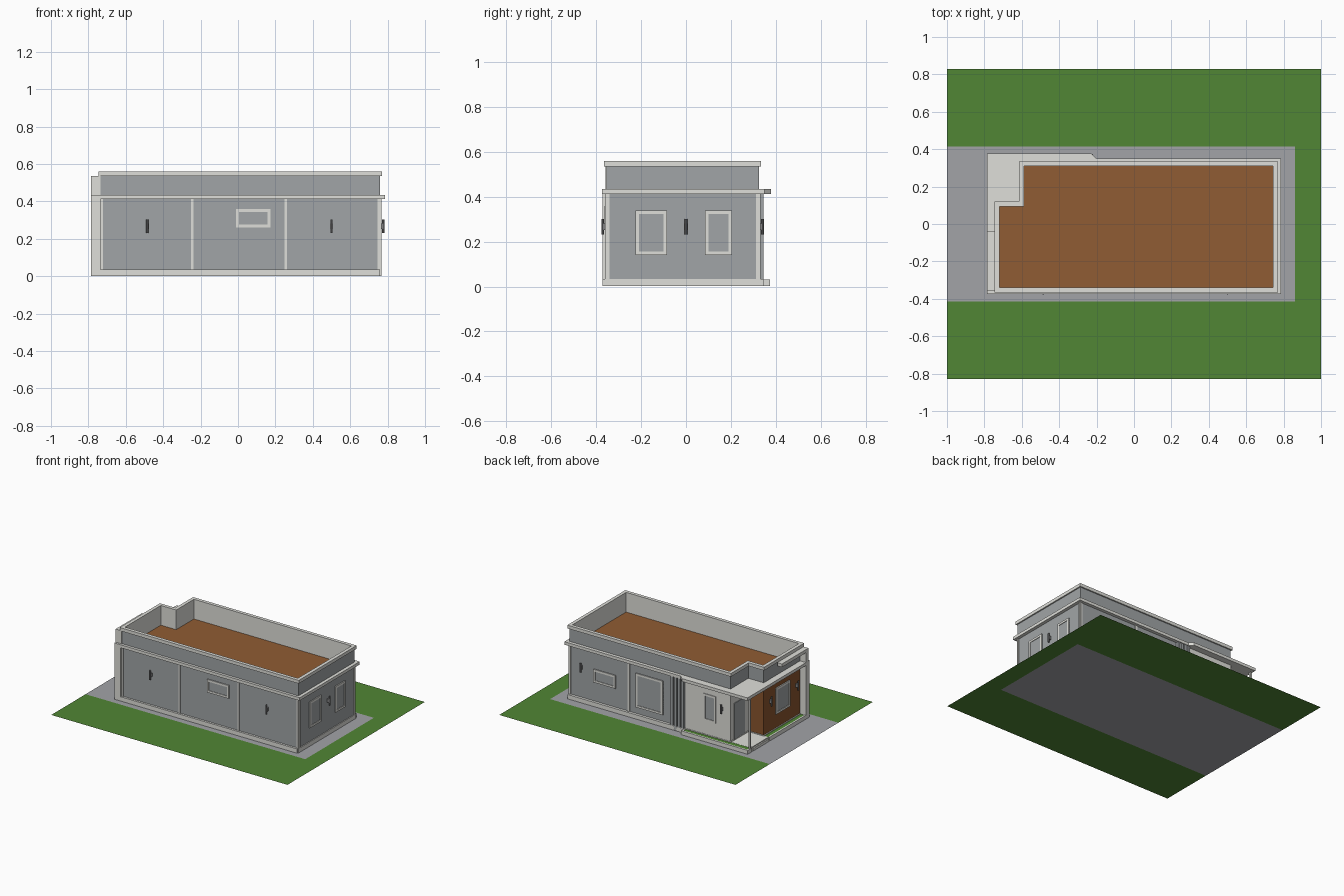
import bpy, bmesh, math
from mathutils import Vector

if "Cube" in bpy.data.objects:
    bpy.data.objects.remove(bpy.data.objects["Cube"])


def mat(name, r, g, b):
    m = bpy.data.materials.new(name)
    m.diffuse_color = (r, g, b, 1)
    m.use_nodes = True
    m.node_tree.nodes["Principled BSDF"].inputs["Base Color"].default_value = m.diffuse_color
    return m


GREY = mat("grey_wall", .355, .375, .385)
TRIM = mat("light_trim", .74, .74, .70)
WOOD = mat("brown_wall", .25, .09, .026)
ROOF = mat("roof_brown", .28, .107, .033)
LAWN = mat("lawn_green", .082, .24, .035)
PAVE = mat("paving_grey", .36, .37, .39)
METAL = mat("lamp_metal", .22, .22, .225)


def make(name, verts, faces, mats, idx=None, fix=True):
    me = bpy.data.meshes.new(name)
    me.from_pydata(verts, [], faces)
    for m in mats:
        me.materials.append(m)
    if idx:
        for p, i in zip(me.polygons, idx):
            p.material_index = i
    if fix:
        bm = bmesh.new()
        bm.from_mesh(me)
        bmesh.ops.recalc_face_normals(bm, faces=bm.faces)
        bm.to_mesh(me)
        bm.free()
    ob = bpy.data.objects.new(name, me)
    bpy.context.collection.objects.link(ob)
    return ob


def sheet(name, pts, z, m):
    return make(name, [(x, y, z) for x, y in pts], [list(range(len(pts)))], [m], fix=False)


def prism(name, pts, z0, z1, m):
    n = len(pts)
    v = [(x, y, z) for z in (z0, z1) for x, y in pts]
    f = [list(range(n))[::-1], list(range(n, 2 * n))]
    f += [[i, (i + 1) % n, n + (i + 1) % n, n + i] for i in range(n)]
    return make(name, v, f, [m])


def box(name, x0, x1, y0, y1, z0, z1, m):
    return prism(name, [(x0, y0), (x1, y0), (x1, y1), (x0, y1)], z0, z1, m)


def offset(pts, d):
    # outward offset of a counter-clockwise right-angled outline
    out = []
    for i, p in enumerate(pts):
        p = Vector(p)
        a = (p - Vector(pts[i - 1])).normalized()
        b = (Vector(pts[(i + 1) % len(pts)]) - p).normalized()
        out.append((p.x + d * (a.y + b.y), p.y - d * (a.x + b.x)))
    return out


def ring(name, pts, d_out, d_in, z0, z1, mats, sides=None, inner=0):
    n = len(pts)
    o, q = offset(pts, d_out), offset(pts, -d_in)
    v = [(x, y, z) for loop, z in ((o, z0), (o, z1), (q, z1), (q, z0)) for x, y in loop]
    f, idx = [], []
    for k in range(4):
        for i in range(n):
            j, l = (i + 1) % n, (k + 1) % 4
            f.append([k * n + i, k * n + j, l * n + j, l * n + i])
            idx.append((sides[i] if sides else 0) if k == 0 else inner)
    return make(name, v, f, mats, idx)


# ground
sheet("lawn", [(-1, -.83), (1, -.83), (1, .83), (-1, .83), (-1, .415), (.86, .415),
               (.86, -.415), (-1, -.415)], 0, LAWN)
sheet("paving", [(-1, -.415), (.86, -.415), (.86, .415), (-1, .415)], 0, PAVE)
Z = .002

# house shell: walls, parapet, cap, plinth and roof follow one outline
L, R, F, B, NX, NY = -.735, .76, -.355, .325, -.605, .11
PLAN = [(L, F), (R, F), (R, B), (NX, B), (NX, NY), (L, NY)]
ring("lower_walls", PLAN, 0, .012, Z, .415, [GREY, WOOD, TRIM], [0, 0, 0, 2, 1, 1])
ring("parapet", PLAN, 0, .012, .415, .54, [GREY, TRIM], [0] * 6, 1)
ring("parapet_lining", PLAN, -.012, .014, .39, .54, [TRIM])
ring("parapet_cap", PLAN, .01, .016, .535, .56, [TRIM])
ring("plinth", PLAN, .006, .01, Z, .035, [TRIM])
box("plinth_front", L, R, -.371, F, Z, .035, TRIM)
box("plinth_back", -.22, R, B, .345, Z, .035, TRIM)
prism("flat_roof", offset(PLAN, -.006), .385, .408, ROOF)

# projecting band and porch canopy
box("front_band", -.785, .785, -.375, F + .005, .412, .435, TRIM)
box("right_band", R - .005, .785, F, .35, .412, .435, TRIM)
box("back_band", -.21, R, B - .005, .35, .412, .435, TRIM)
box("left_band", -.785, L + .005, F, NY, .412, .435, TRIM)
prism("porch_canopy", [(-.785, NY - .005), (NX + .005, NY - .005), (NX + .005, B - .005),
                       (-.2, B - .005), (-.2, .35), (-.23, .378), (-.785, .378)],
      .412, .435, TRIM)

# wall-mounted details: u runs along the wall, d is distance out from it
WALLS = {"front": (1, F, -1), "right": (0, R, 1), "back": (1, B, 1),
         "left": (0, L, -1), "porch": (0, NX, -1)}


def wbox(name, wall, u0, u1, z0, z1, d0, d1, m):
    axis, base, s = WALLS[wall]
    a, b = sorted((base + s * d0, base + s * d1))
    if axis:
        return box(name, u0, u1, a, b, z0, z1, m)
    return box(name, a, b, u0, u1, z0, z1, m)


def window(wall, u0, u1, z0, z1, w=.016):
    n = wall + "_window_"
    wbox(n + "glass", wall, u0, u1, z0, z1, -.003, .004, GREY)
    for a, b in ((u0, u0 + w), (u1 - w, u1)):
        wbox(n + "side", wall, a, b, z0, z1, -.003, .008, TRIM)
    for a, b in ((z0, z0 + w), (z1 - w, z1)):
        wbox(n + "rail", wall, u0 + w, u1 - w, a, b, -.003, .008, TRIM)


def lamp(wall, u, z=.267):
    axis, base, s = WALLS[wall]
    wbox(wall + "_lamp_bracket", wall, u - .008, u + .008, z - .014, z + .014, 0, .014, METAL)
    c = base + s * .016
    x, y = (u, c) if axis else (c, u)
    pts = [(x + .006 * math.cos(k * math.pi / 4), y + .006 * math.sin(k * math.pi / 4))
           for k in range(8)]
    prism(wall + "_lamp_tube", pts, z - .035, z + .035, METAL)


# corner and panel strips
for wall, us in (("front", (L, -.252, .248, R - .014)), ("right", (F, B - .014)),
                 ("back", (.248, R - .014))):
    for u in us:
        wbox(wall + "_strip", wall, u, u + .014, .03, .415, -.003, .006, TRIM)

# windows
window("front", -.01, .175, .26, .36)
window("right", -.225, -.085, .14, .34)
window("right", .085, .205, .14, .34)
window("back", -.035, .195, .085, .345)
window("back", .366, .553, .18, .28)
window("left", -.2, -.03, .14, .34)

# light rear porch wall with its window and door
wbox("rear_light_wall", "back", NX, -.2, .03, .412, -.003, .003, TRIM)
window("back", -.485, -.38, .14, .345)
wbox("porch_door", "porch", .16, .285, .03, .31, -.003, .005, GREY)

# lamps
for wall, u in (("front", -.485), ("front", .5), ("right", 0), ("back", .655),
                ("back", -.535), ("left", .035), ("left", -.285)):
    lamp(wall, u)

# fluted pilaster on the back
for k in range(4):
    x = -.22 + k * .03
    wbox("flute", "back", x, x + .02, Z, .415, -.003, .02, GREY)

# side fin with its beam, and porch post
box("fin_lower", -.785, L, -.371, -.33, Z, .412, TRIM)
box("fin_upper", -.785, L, F - .004, -.33, .412, .535, TRIM)
box("fin_beam", -.785, -.745, -.33, -.04, .51, .535, TRIM)
box("porch_post", -.782, -.768, .33, .344, .03, .412, TRIM)

# porch floor, step and planters
box("porch_floor", -.775, NX, NY, B, Z, .03, TRIM)
box("porch_step", -.785, -.765, NY + .01, .31, Z, .022, TRIM)
box("rear_planter_curb", -.785, -.22, .363, .375, Z, .032, TRIM)
box("rear_planter_end", -.785, -.773, B, .363, Z, .032, TRIM)
box("rear_planter_close", -.232, -.22, B, .363, Z, .032, TRIM)
box("rear_planter_grass", -.773, -.232, B, .363, Z, .029, LAWN)
box("side_planter_curb", -.785, -.773, -.33, NY, Z, .032, TRIM)
box("side_planter_grass", -.773, L, -.33, NY, Z, .029, LAWN)
